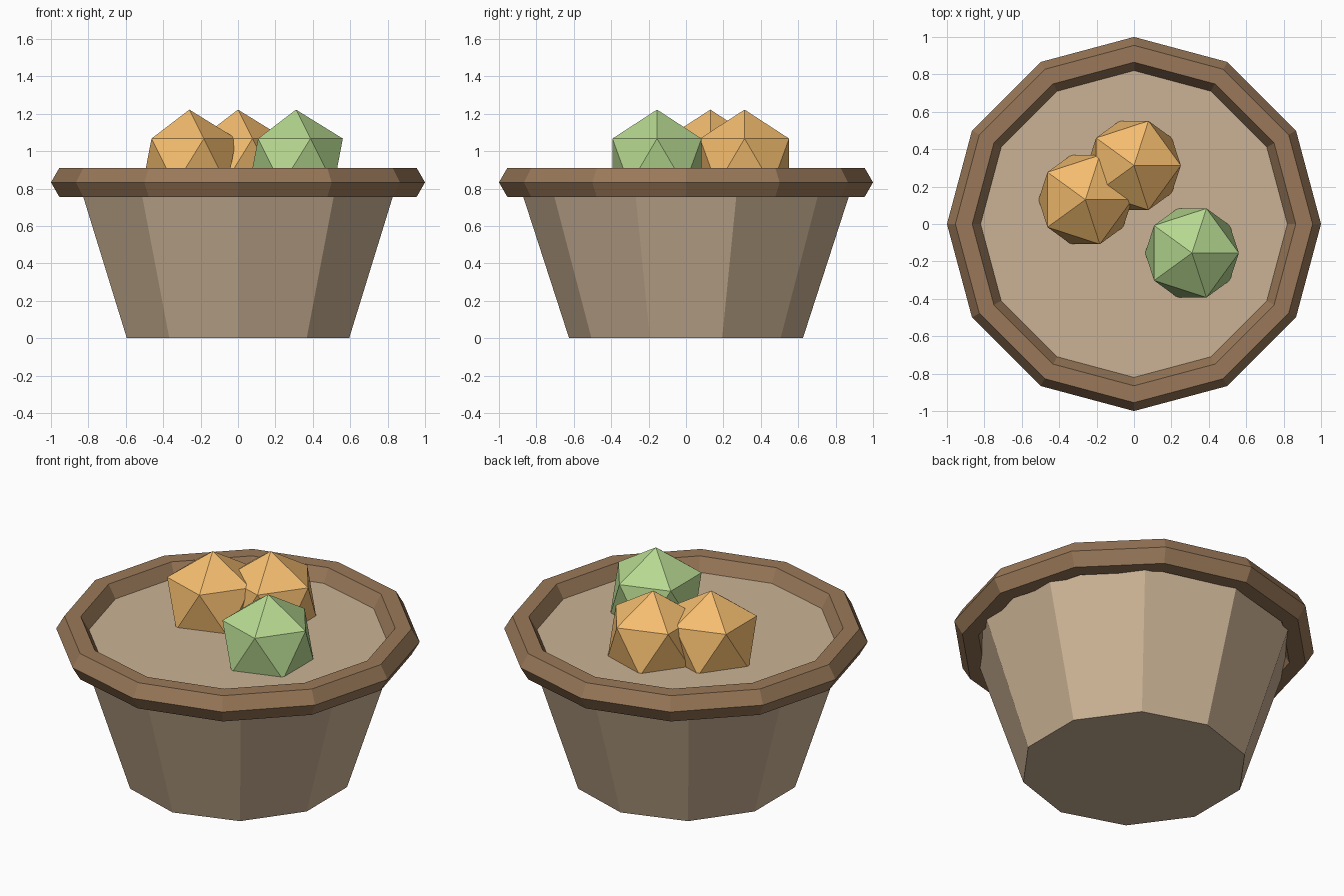
import bpy
from math import radians

if "Cube" in bpy.data.objects:
    bpy.data.objects.remove(bpy.data.objects["Cube"])


def material(name, r, g, b):
    m = bpy.data.materials.new(name)
    m.diffuse_color = (r, g, b, 1)
    m.use_nodes = True
    m.node_tree.nodes["Principled BSDF"].inputs["Base Color"].default_value = m.diffuse_color
    return m


def finish(name, mat):
    ob = bpy.context.object
    ob.name = name
    ob.data.materials.append(mat)
    return ob


clay = material("clay", 0.60, 0.45, 0.30)
wood = material("wood", 0.32, 0.19, 0.10)
orange = material("orange", 0.91, 0.51, 0.16)
green = material("green", 0.47, 0.69, 0.28)

RIM_Z = 0.833

# Ten-sided tapered bowl, a corner facing front and back
bpy.ops.mesh.primitive_cone_add(vertices=10, radius1=0.625, radius2=0.895,
                                depth=RIM_Z, location=(0, 0, RIM_Z / 2))
finish("bowl", clay)

# Twelve-sided rim with a hexagonal section
bpy.ops.mesh.primitive_torus_add(major_segments=12, minor_segments=6,
                                 major_radius=0.91, minor_radius=0.09,
                                 location=(0, 0, RIM_Z))
finish("rim", wood)

# Faceted fruits resting in the bowl
for name, x, y, mat in (("orange_fruit_left", -0.26, 0.13, orange),
                        ("orange_fruit_back", 0.0, 0.313, orange),
                        ("green_fruit", 0.31, -0.155, green)):
    bpy.ops.mesh.primitive_ico_sphere_add(subdivisions=1, radius=0.28,
                                          location=(x, y, 0.942))
    finish(name, mat)
